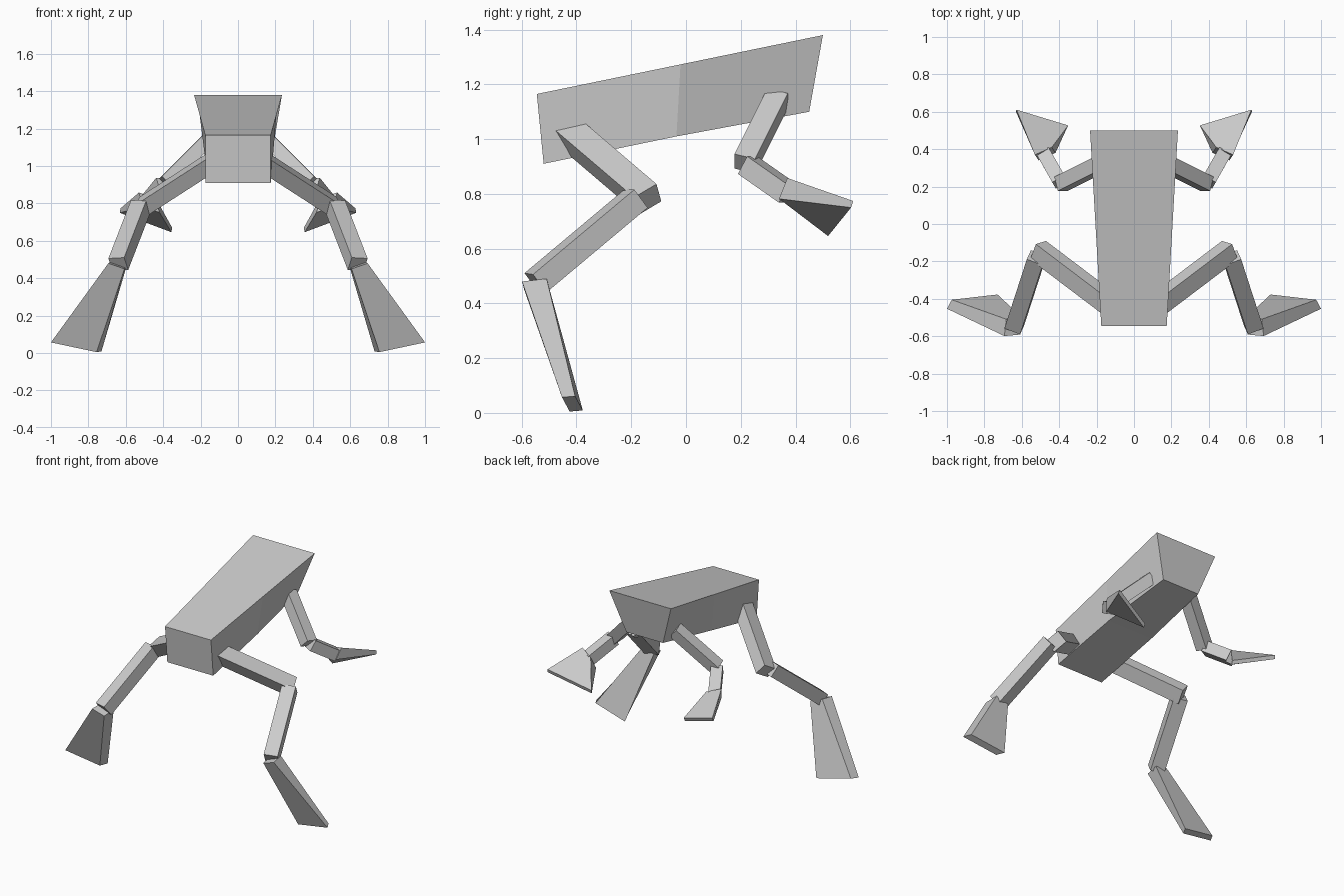
import bpy
from mathutils import Vector

if "Cube" in bpy.data.objects:
    bpy.data.objects.remove(bpy.data.objects["Cube"])

grey = bpy.data.materials.new("plain grey")
grey.diffuse_color = (0.6, 0.6, 0.6, 1)
grey.use_nodes = True
grey.node_tree.nodes["Principled BSDF"].inputs["Base Color"].default_value = grey.diffuse_color


def loft(name, rings):
    """Closed flat-faced solid through four-cornered rings."""
    verts = [v for ring in rings for v in ring]
    faces = [(3, 2, 1, 0)]
    for r in range(len(rings) - 1):
        for i in range(4):
            j = (i + 1) % 4
            faces.append((4 * r + i, 4 * r + j, 4 * r + 4 + j, 4 * r + 4 + i))
    n = 4 * (len(rings) - 1)
    faces.append((n, n + 1, n + 2, n + 3))
    mesh = bpy.data.meshes.new(name)
    mesh.from_pydata(verts, [], faces)
    mesh.materials.append(grey)
    obj = bpy.data.objects.new(name, mesh)
    bpy.context.collection.objects.link(obj)


def ring(centre, a, b):
    """Section corners from a centre and two half-width vectors."""
    c, a, b = Vector(centre), Vector(a), Vector(b)
    return [c + a + b, c - a + b, c - a - b, c + a - b]


def pair(name, start, end):
    """The same limb segment on both sides, mirrored over x."""
    rings = [ring(*start), ring(*end)]
    loft("right_" + name, rings)
    loft("left_" + name, [[(-v.x, v.y, v.z) for v in reversed(r)] for r in rings])


def beam(name, start, end, side, wide, deep):
    """Straight box limb; side is the direction of its width."""
    d = (Vector(end) - Vector(start)).normalized()
    s = Vector(side)
    s = (s - d * s.dot(d)).normalized()
    t = s.cross(d)
    pair(name, (start, s * wide / 2, t * deep / 2), (end, s * wide / 2, t * deep / 2))


# Body: tapered trunk, wide at the raised back end, narrower underneath
sections = [(-0.545, 1.165, 0.175, -0.52, 0.91, 0.175),
            (-0.02, 1.273, 0.205, -0.035, 1.01, 0.172),
            (0.50, 1.38, 0.235, 0.45, 1.10, 0.14)]
loft("body", [[(-tw, ty, tz), (-bw, by, bz), (bw, by, bz), (tw, ty, tz)]
              for ty, tz, tw, by, bz, bw in sections])

# Long legs
beam("thigh", (0.11, -0.445, 1.04), (0.513, -0.14, 0.78), (0.33, -0.79, -0.5), 0.10, 0.085)
beam("shin", (0.52, -0.18, 0.785), (0.64, -0.55, 0.475), (0.92, 0.33, -0.06), 0.09, 0.085)
pair("foot", ((0.645, -0.55, 0.47), (0.043, -0.004, 0.015), (-0.005, 0.045, 0.005)),
     ((0.865, -0.415, 0.033), (0.122, -0.014, 0.026), (-0.013, 0.024, 0.002)))

# Short arms
beam("upper_arm", (0.15, 0.335, 1.15), (0.39, 0.215, 0.91), (0.255, 0.934, -0.245), 0.08, 0.075)
beam("forearm", (0.395, 0.225, 0.905), (0.48, 0.375, 0.80), (0.87, -0.49, 0), 0.075, 0.075)
pair("hand", ((0.475, 0.375, 0.805), (0.045, -0.02, 0.015), (0.01, 0.015, 0.038)),
     ((0.492, 0.565, 0.71), (0.138, 0.042, 0.052), (-0.002, 0.004, 0.012)))
